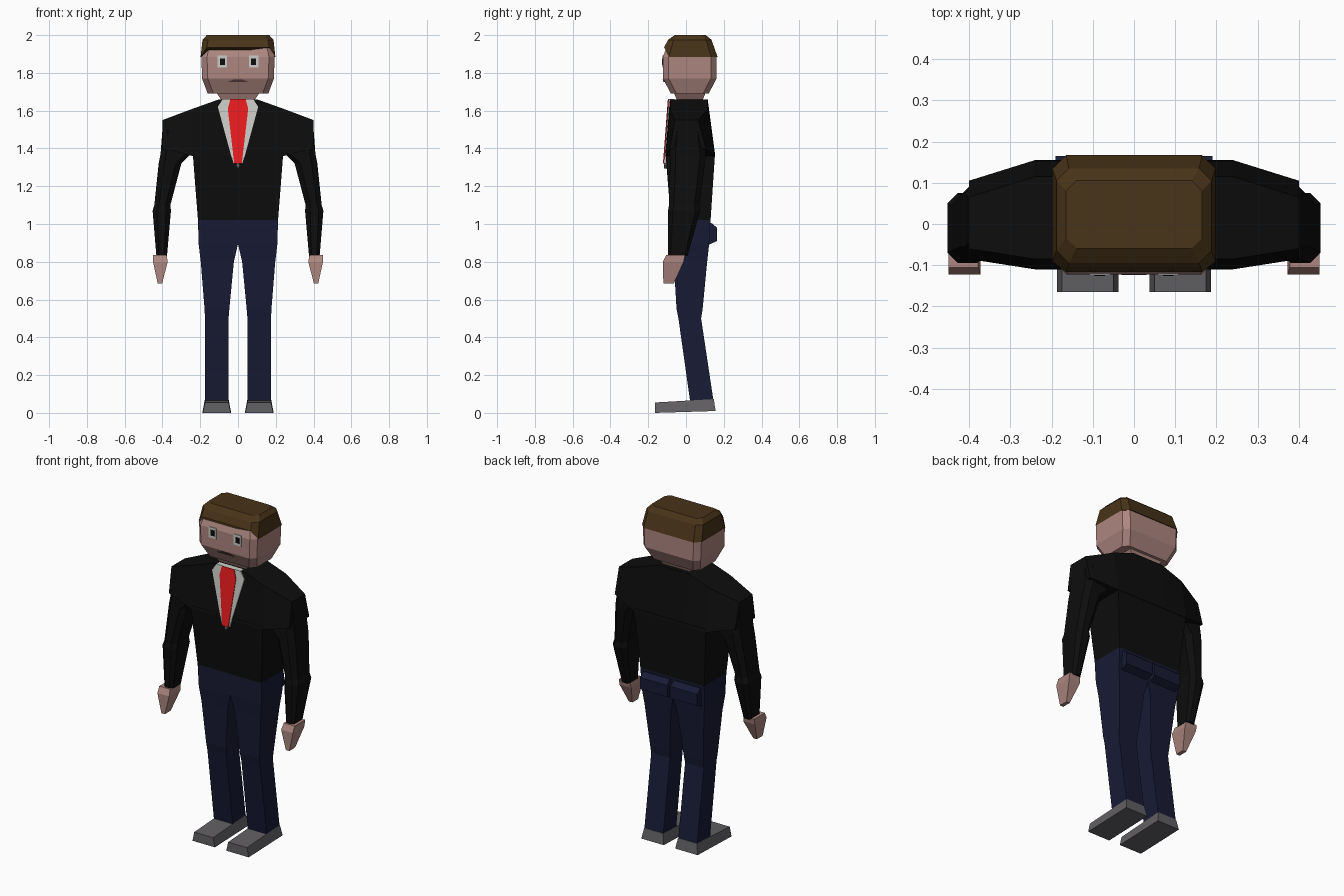
import bpy, bmesh


def material(name, r, g, b):
    m = bpy.data.materials.new(name)
    m.diffuse_color = (r, g, b, 1)
    return m


SKIN = material("skin", .42, .24, .215)
HAIR = material("hair", .065, .033, .009)
BLACK = material("jacket_black", .004, .004, .004)
NAVY = material("navy", .009, .011, .036)
SHOE = material("shoe_grey", .12, .115, .125)
WHITE = material("shirt_white", .6, .6, .57)
RED = material("tie_red", .85, .012, .014)
LIP = material("lip", .10, .05, .045)


def ring(z, x0, x1, y0, y1, c=0):
    """Rectangle at height z (or front/back heights) with optional corner chamfer."""
    zf, zb = z if isinstance(z, tuple) else (z, z)
    if not c:
        return [(x0, y0, zf), (x1, y0, zf), (x1, y1, zb), (x0, y1, zb)]
    pts = [(x0 + c, y0), (x1 - c, y0), (x1, y0 + c), (x1, y1 - c),
           (x1 - c, y1), (x0 + c, y1), (x0, y1 - c), (x0, y0 + c)]
    return [(x, y, zf + (zb - zf) * (y - y0) / (y1 - y0)) for x, y in pts]


def loft(name, rings, mat, mirror=False):
    bm = bmesh.new()
    rows = [[bm.verts.new(p) for p in r] for r in rings]
    for a, b in zip(rows, rows[1:]):
        for i in range(len(a)):
            j = (i + 1) % len(a)
            bm.faces.new((a[i], a[j], b[j], b[i]))
    bm.faces.new(rows[0])
    bm.faces.new(rows[-1])
    bmesh.ops.recalc_face_normals(bm, faces=bm.faces)
    me = bpy.data.meshes.new(name)
    bm.to_mesh(me)
    bm.free()
    me.materials.append(mat)
    ob = bpy.data.objects.new(name, me)
    bpy.context.collection.objects.link(ob)
    if mirror:
        ob.modifiers.new("mirror", 'MIRROR').use_clip = False
    return ob


def plate(name, outline, mat, depth=.02, mirror=False):
    """Thin plate; outline points are (x, y of front face, z)."""
    return loft(name, [outline, [(x, y + depth, z) for x, y, z in outline]], mat, mirror)


# Head and neck
loft("head", [ring(1.69, -.16, .16, -.08, .12, .03),
              ring(1.77, -.19, .19, -.122, .162, .03),
              ring(1.885, -.194, .194, -.122, .162, .03),
              ring(1.95, -.18, .18, -.098, .14, .03)], SKIN)
loft("neck", [ring(1.6, -.09, .09, -.05, .09), ring(1.66, -.09, .09, -.05, .09),
              ring(1.71, -.125, .125, -.07, .11)], SKIN)

# Hair cap with a raised fringe
base = ring(1.885, -.198, .198, -.124, .167, .033)
base[0], base[1] = (-.165, -.116, 1.935), (.165, -.116, 1.935)
loft("hair", [base, ring(1.975, -.188, .188, -.095, .135, .03),
              ring(2.0, -.165, .165, -.06, .105, .025)], HAIR)

# Eyes and mouth
for nm, w, h, y, m in (("eye", .025, .032, -.124, WHITE), ("pupil", .013, .017, -.126, BLACK)):
    plate(nm, [(.083 - w, y, 1.86 - h), (.083 + w, y, 1.86 - h),
               (.083 + w, y, 1.86 + h), (.083 - w, y, 1.86 + h)], m, mirror=True)
plate("mouth", [(-.055, -.119, 1.752), (.055, -.119, 1.752),
                (.025, -.124, 1.764), (-.025, -.124, 1.764)], LIP)


# Shoulders: sections across x, then jacket body below
def shoulder(x, top, bottom, front, back):
    return [(x, front + .025, top), (x, front, bottom),
            (x, back, bottom), (x, back - .04, top)]


half = [(.10, 1.66, 1.36, -.11, .155), (.24, 1.61, 1.36, -.11, .155),
        (.40, 1.55, 1.40, -.085, .105)]
loft("jacket_shoulders", [shoulder(-x, *r) for x, *r in reversed(half)]
     + [shoulder(x, *r) for x, *r in half], BLACK)
loft("jacket_body", [ring(1.38, -.24, .24, -.109, .154),
                     ring(1.02, -.212, .212, -.08, .13)], BLACK)

# Sleeves and hands
loft("sleeve", [ring(1.50, .25, .40, -.075, .09, .03),
                ring(1.37, .25, .41, -.085, .105, .03),
                ring(1.32, .30, .42, -.085, .10, .03),
                ring(1.10, .358, .443, -.09, .07, .025),
                ring(1.07, .355, .452, -.095, .075, .025),
                ring(.83, .376, .432, -.095, .008, .015)], BLACK, True)
loft("hand", [ring(.835, .378, .45, -.105, -.005),
              ring(.80, .372, .45, -.122, -.012),
              ring(.685, .402, .425, -.12, -.065)], SKIN, True)

# Shirt opening, tie and button
plate("shirt_front", [(-.08, -.091, 1.662), (-.107, -.093, 1.62), (-.025, -.117, 1.32),
                      (.025, -.117, 1.32), (.107, -.093, 1.62), (.08, -.091, 1.662)], WHITE, .03)
plate("tie", [(-.04, -.096, 1.662), (-.054, -.098, 1.61), (-.02, -.122, 1.32),
              (.02, -.122, 1.32), (.054, -.098, 1.61), (.04, -.096, 1.662)], RED, .03)
plate("jacket_button", [(-.012, -.116, 1.31), (0, -.116, 1.295),
                        (.012, -.116, 1.31), (0, -.116, 1.325)], SHOE)

# Trousers
loft("trouser_hips", [ring(1.02, -.212, .212, -.08, .13),
                      ring(.89, -.208, .208, -.075, .122)], NAVY)
loft("trouser_leg", [ring(.89, .001, .208, -.075, .122),
                     ring(.80, .022, .197, -.065, .112),
                     ring(.55, .046, .177, -.05, .088),
                     ring(.50, .05, .175, -.04, .08),
                     ring(.06, .05, .175, .022, .146)], NAVY, True)
loft("seat_pad", [ring(1.005, .015, .19, .08, .135), ring(.98, .008, .19, .08, .165),
                  ring(.91, .008, .19, .08, .165), ring(.89, .015, .19, .08, .12)], NAVY, True)

# Shoes
loft("shoe", [ring((0, .01), .038, .187, -.165, .157),
              ring((.055, .073), .05, .175, -.165, .147)], SHOE, True)
